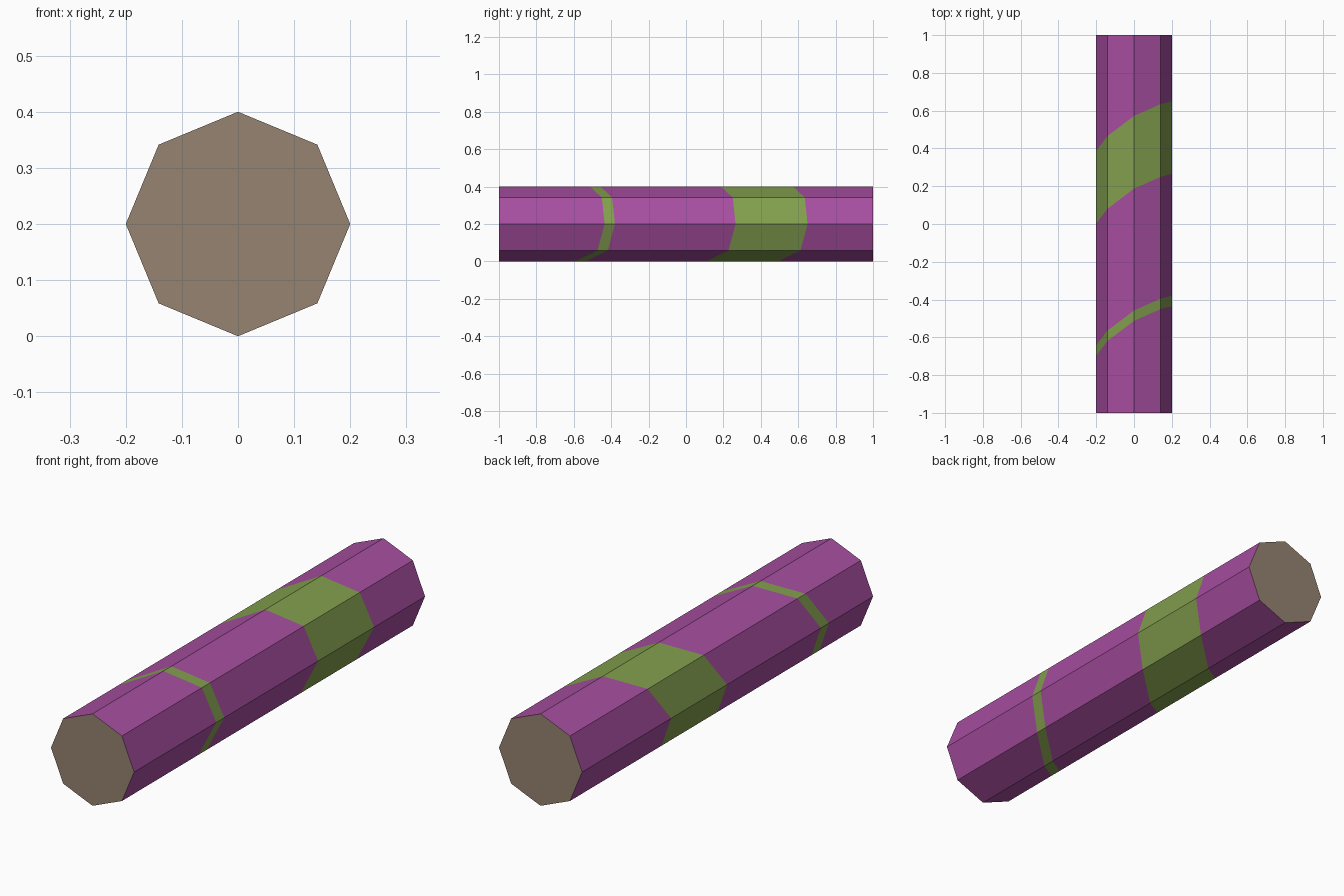
import bpy
import bmesh
from math import cos, sin, radians

cube = bpy.data.objects.get("Cube")
if cube:
    bpy.data.objects.remove(cube, do_unlink=True)


def make_material(name, rgb):
    mat = bpy.data.materials.new(name)
    mat.use_nodes = True
    colour = (*rgb, 1.0)
    mat.diffuse_color = colour
    mat.node_tree.nodes["Principled BSDF"].inputs["Base Color"].default_value = colour
    return mat


PURPLE, GREEN, BROWN = range(3)
materials = [
    make_material("purple bark", (0.38, 0.076, 0.35)),
    make_material("green band", (0.225, 0.345, 0.076)),
    make_material("brown cut wood", (0.305, 0.227, 0.165)),
]

# Octagonal log lying along y, with a point at the top and bottom
RADIUS, HALF = 0.2, 1.0
# Slant of the bands along y, at each corner counterclockwise from +x
SLANT = [0.265, 0.25, 0.187, 0.08, 0.003, -0.015, 0.107, 0.227]
SIDES = len(SLANT)
# Shift of each band edge: narrow band, then wide band
BAND_EDGES = [-0.70, -0.645, 0.0, 0.385]

bm = bmesh.new()


def ring(y_values):
    step = 360 / SIDES
    return [bm.verts.new((RADIUS * cos(radians(i * step)), y,
                          RADIUS + RADIUS * sin(radians(i * step))))
            for i, y in enumerate(y_values)]


rings = [ring([-HALF] * SIDES)]
rings += [ring([s + edge for s in SLANT]) for edge in BAND_EDGES]
rings.append(ring([HALF] * SIDES))

# Bark sections alternate between purple and green
for section, (a, b) in enumerate(zip(rings, rings[1:])):
    for i in range(SIDES):
        j = (i + 1) % SIDES
        face = bm.faces.new((a[i], a[j], b[j], b[i]))
        face.material_index = GREEN if section % 2 else PURPLE

# Cut ends
for end in (rings[0], rings[-1]):
    bm.faces.new(end).material_index = BROWN

bmesh.ops.recalc_face_normals(bm, faces=bm.faces)
mesh = bpy.data.meshes.new("log")
bm.to_mesh(mesh)
bm.free()
for mat in materials:
    mesh.materials.append(mat)
log = bpy.data.objects.new("log", mesh)
bpy.context.collection.objects.link(log)
